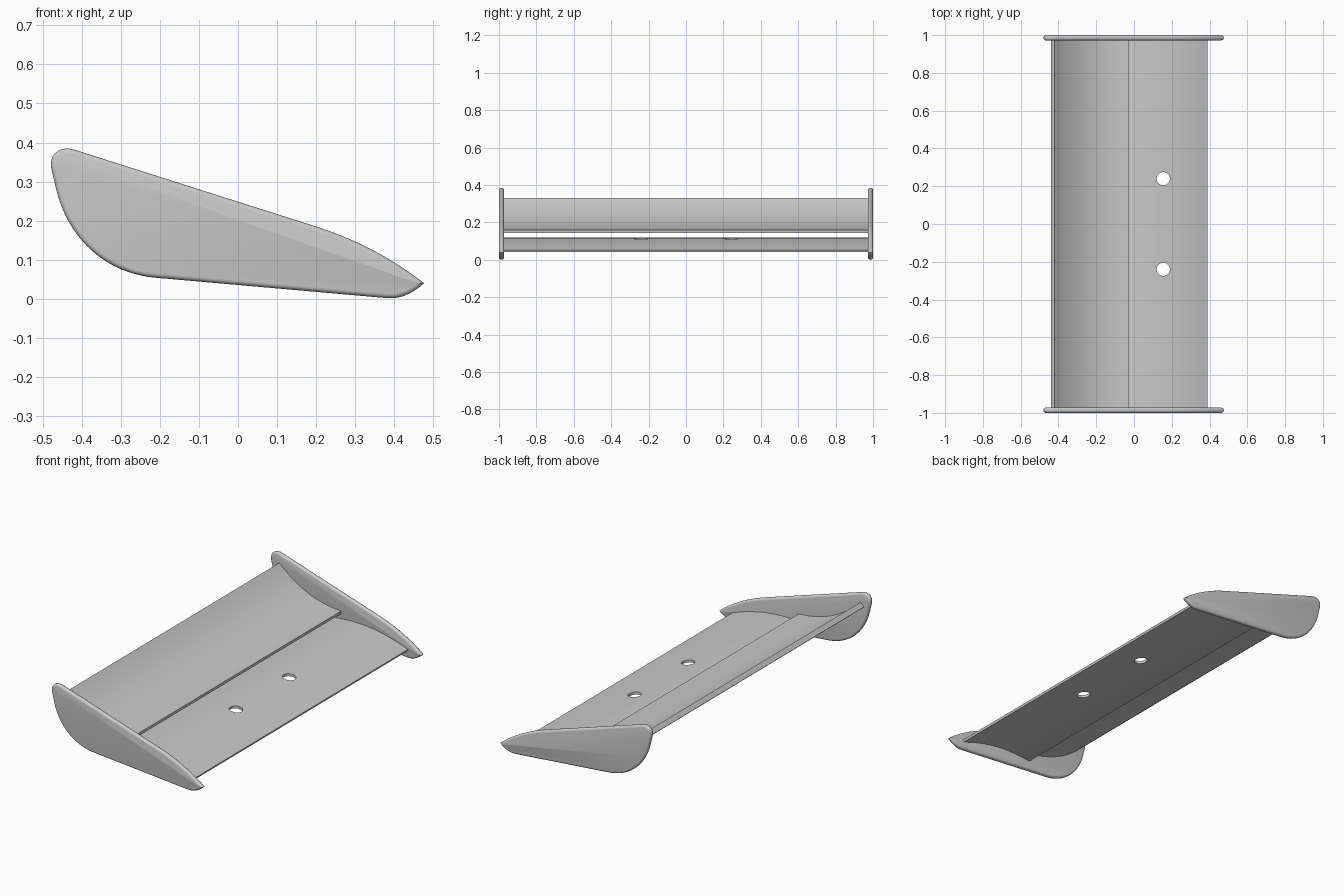
import bpy, bmesh, math
from mathutils import Vector

if "Cube" in bpy.data.objects:
    bpy.data.objects.remove(bpy.data.objects["Cube"])


def bezier(pts, n):
    """Sample a Bezier curve of any degree in the XZ plane."""
    out = []
    for i in range(n + 1):
        t, d = i / n, len(pts) - 1
        out.append(sum((Vector(p) * (math.comb(d, k) * t**k * (1 - t)**(d - k))
                        for k, p in enumerate(pts)), Vector((0, 0))))
    return out


def extrude(name, outline, y0, y1, round_edge=0):
    """Extrude an XZ outline from y0 to y1, optionally rounding its rim."""
    bm = bmesh.new()
    a = [bm.verts.new((x, y0, z)) for x, z in outline]
    b = [bm.verts.new((x, y1, z)) for x, z in outline]
    n = len(a)
    caps = [bm.faces.new(a), bm.faces.new(b[::-1])]
    for i in range(n):
        bm.faces.new((a[i], b[i], b[(i + 1) % n], a[(i + 1) % n]))
    bmesh.ops.recalc_face_normals(bm, faces=bm.faces)
    if round_edge:
        rim = [e for f in caps for e in f.edges]
        bmesh.ops.bevel(bm, geom=rim, offset=round_edge, segments=4,
                        profile=0.5, affect='EDGES')
    me = bpy.data.meshes.new(name)
    bm.to_mesh(me)
    bm.free()
    ob = bpy.data.objects.new(name, me)
    bpy.context.collection.objects.link(ob)
    return ob


def smooth(ob):
    bpy.ops.object.select_all(action='DESELECT')
    ob.select_set(True)
    bpy.context.view_layer.objects.active = ob
    bpy.ops.object.shade_smooth_by_angle(angle=math.radians(30))


def blade(name, ctrl, t0, t1):
    """Curved wing blade: top curve plus an offset underside."""
    top = bezier(ctrl, 24)
    under = []
    for i, p in enumerate(top):
        d = (top[min(i + 1, 24)] - top[max(i - 1, 0)]).normalized()
        under.append(p + Vector((d.y, -d.x)) * (t0 + (t1 - t0) * i / 24))
    return extrude(name, top + under[::-1], -0.98, 0.98)


# Wing blades
rear = blade("rear_blade", [(-0.42, 0.33), (-0.25, 0.165), (-0.03, 0.16)], 0.03, 0.016)
front = blade("front_blade", [(-0.08, 0.11), (0.155, 0.145), (0.39, 0.053)], 0.016, 0.013)

# Mounting holes through the front blade
for y in (-0.24, 0.24):
    bpy.ops.mesh.primitive_cylinder_add(vertices=32, radius=0.035, depth=0.3,
                                        location=(0.155, y, 0.1))
    cutter = bpy.context.object
    cutter.name = "hole_cutter"
    cutter.hide_render = True
    mod = front.modifiers.new("hole", 'BOOLEAN')
    mod.operation, mod.solver, mod.object = 'DIFFERENCE', 'EXACT', cutter
    bpy.context.view_layer.objects.active = front
    bpy.ops.object.modifier_apply(modifier=mod.name)
    bpy.data.objects.remove(cutter)

# End plates
outline = (
    bezier([(-0.42, 0.382), (-0.458, 0.393), (-0.486, 0.368), (-0.477, 0.33)], 10)
    + bezier([(-0.465, 0.28), (-0.435, 0.155), (-0.34, 0.065), (-0.21, 0.054)], 20)
    + bezier([(0.38, 0.002), (0.425, -0.002), (0.455, 0.022), (0.476, 0.04)], 8)
    + bezier([(0.476, 0.04), (0.355, 0.135), (0.2, 0.185)], 14)[1:])
plates = [extrude(f"{side}_end_plate", outline, *ys, round_edge=0.012)
          for side, ys in (("front", (-1, -0.972)), ("back", (0.972, 1)))]

for ob in [rear, front] + plates:
    smooth(ob)
